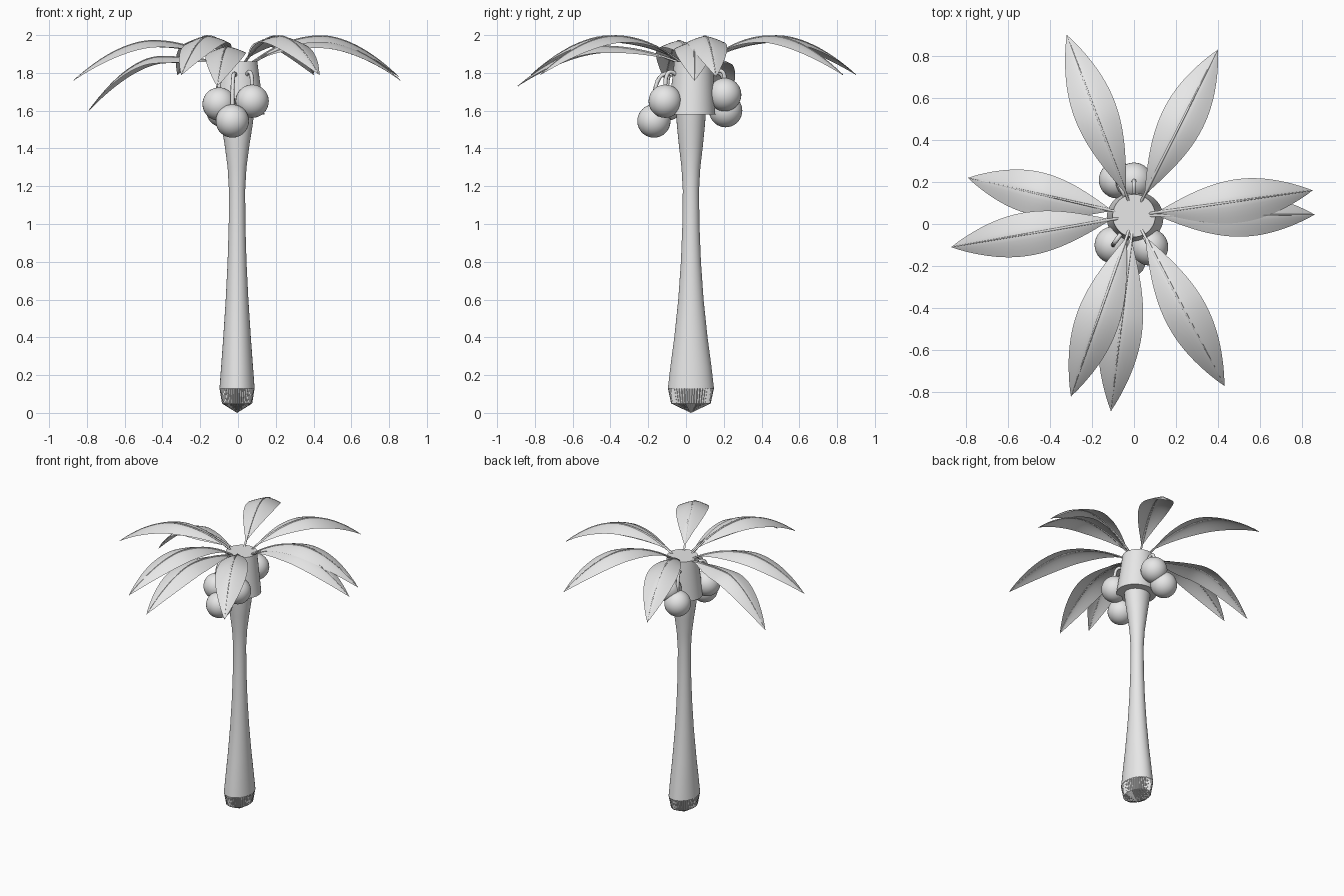
import bpy, bmesh, math
from mathutils import Vector

cube = bpy.data.objects.get("Cube")
if cube:
    bpy.data.objects.remove(cube, do_unlink=True)

grey = bpy.data.materials.new("light_grey")
grey.use_nodes = True
grey.diffuse_color = (0.8, 0.8, 0.8, 1)
grey.node_tree.nodes["Principled BSDF"].inputs["Base Color"].default_value = (0.8, 0.8, 0.8, 1)


def finish(name, bm, angle=35):
    bmesh.ops.recalc_face_normals(bm, faces=bm.faces)
    mesh = bpy.data.meshes.new(name)
    bm.to_mesh(mesh)
    bm.free()
    mesh.materials.append(grey)
    mesh.shade_smooth()
    mesh.set_sharp_from_angle(angle=math.radians(angle))
    obj = bpy.data.objects.new(name, mesh)
    bpy.context.collection.objects.link(obj)
    return obj


def bridge(bm, rows, closed):
    for a, b in zip(rows, rows[1:]):
        n = len(a)
        for i in range(n if closed else n - 1):
            j = (i + 1) % n
            bm.faces.new((a[i], a[j], b[j], b[i]))


def loft(name, rings, sides, pleat=0.0, point=None, caps=(False, False)):
    """Rings are (x, y, z, x radius, y radius); pleat pulls in every other side."""
    bm = bmesh.new()
    rows = []
    for x, y, z, rx, ry in rings:
        row = []
        for i in range(sides):
            a = 2 * math.pi * i / sides
            k = 1 - pleat * (i % 2)
            row.append(bm.verts.new((x + rx * k * math.cos(a), y + ry * k * math.sin(a), z)))
        rows.append(row)
    bridge(bm, rows, True)
    if point:
        tip = bm.verts.new(point)
        for i in range(sides):
            bm.faces.new((tip, rows[0][i], rows[0][(i + 1) % sides]))
    elif caps[0]:
        bm.faces.new(rows[0])
    if caps[1]:
        bm.faces.new(rows[-1])
    return finish(name, bm)


def tube(name, points, radii, sides=8):
    bm = bmesh.new()
    rows = []
    for k, p in enumerate(points):
        along = (points[min(k + 1, len(points) - 1)] - points[max(k - 1, 0)]).normalized()
        side = along.cross(Vector((0.3, 0.2, 1))).normalized()
        up = side.cross(along)
        rows.append([bm.verts.new(p + radii[k] * (math.cos(a) * side + math.sin(a) * up))
                     for a in (2 * math.pi * i / sides for i in range(sides))])
    bridge(bm, rows, True)
    bm.faces.new(rows[0])
    bm.faces.new(rows[-1])
    return finish(name, bm, 60)


# Trunk: waisted, oval at the foot
profile = [(0.13, 0.093, 0.122), (0.25, 0.084, 0.108), (0.4, 0.073, 0.088),
           (0.6, 0.06, 0.067), (0.8, 0.05, 0.053), (1.0, 0.044, 0.045),
           (1.18, 0.043, 0.043), (1.3, 0.05, 0.05), (1.42, 0.066, 0.064),
           (1.52, 0.082, 0.074), (1.6, 0.092, 0.08)]
loft("trunk", [(-0.005, 0.026, z, rx, ry) for z, rx, ry in profile], 48)

# Pleated foot ending in a blunt point
loft("trunk_foot", [(-0.005, 0.026, 0.05, 0.08, 0.105), (-0.005, 0.026, 0.13, 0.093, 0.122)],
     96, pleat=0.05, point=(-0.005, 0.026, 0))

# Crown stub that carries the fronds
loft("crown_stub", [(0.005, 0.03, 1.58, 0.135, 0.125), (0, 0.04, 1.86, 0.102, 0.102)],
     48, caps=(True, True))

# Fronds: (tip x, tip y, tip z, peak z)
fronds = [(-0.32, 0.9, 1.79, 1.995), (0.4, 0.83, 1.79, 1.995), (0.85, 0.16, 1.78, 1.995),
          (0.86, 0.045, 1.76, 1.965), (0.43, -0.77, 1.79, 1.995), (-0.11, -0.89, 1.73, 1.94),
          (-0.3, -0.82, 1.79, 1.995), (-0.87, -0.11, 1.76, 1.97), (-0.79, 0.22, 1.6, 1.885)]
PEAK, STEPS, HALF_WIDTH, SAG = 0.48, 28, 0.103, 0.035


def frond(index, tx, ty, tz, zp):
    hub = Vector((0, 0.04, 0))
    tip = Vector((tx, ty, 0))
    out = (tip - hub).normalized()
    root = hub + out * 0.07
    across = Vector((-out.y, out.x, 0))

    def spine(t):
        p = root.lerp(tip, t)
        if t < PEAK:
            p.z = zp - (zp - 1.85) * ((PEAK - t) / PEAK) ** 2
        else:
            p.z = zp - (zp - tz) * ((t - PEAK) / (1 - PEAK)) ** 1.8
        return p

    # Blade: leaf outline, sagging away from the midrib
    bm = bmesh.new()
    rows = []
    for k in range(STEPS + 1):
        u = k / STEPS
        w = max(math.sin(math.pi * u ** 1.08), 0) ** 0.9 + 0.004
        centre = spine(0.05 + 0.95 * u)
        rows.append([bm.verts.new(centre + across * (v / 4 * w * HALF_WIDTH)
                                  - Vector((0, 0, SAG * w * abs(v / 4) ** 1.4)))
                     for v in range(-4, 5)])
    bridge(bm, rows, False)
    finish(f"frond_blade_{index}", bm, 50)
    points = [spine(k / STEPS) for k in range(STEPS + 1)]
    tube(f"frond_midrib_{index}", points,
         [0.007 - 0.005 * k / STEPS for k in range(STEPS + 1)], 6)


for i, data in enumerate(fronds):
    frond(i + 1, *data)

# Round fruits hanging on curved stalks
fruits = [(0.075, -0.11, 1.65), (-0.03, -0.17, 1.545), (-0.1, -0.1, 1.635),
          (0, 0.205, 1.685), (-0.08, 0.21, 1.6)]
for i, place in enumerate(fruits):
    centre = Vector(place)
    bm = bmesh.new()
    bmesh.ops.create_uvsphere(bm, u_segments=32, v_segments=20, radius=0.088)
    bmesh.ops.translate(bm, verts=bm.verts, vec=centre)
    finish(f"fruit_{i + 1}", bm)
    flat = Vector((centre.x, centre.y - 0.04, 0)).normalized()
    start = Vector((0, 0.04, 1.78)) + flat * 0.09
    end = centre + Vector((0, 0, 0.075))
    bend = Vector((end.x, end.y, 1.85))
    path = [start.lerp(bend, t).lerp(bend.lerp(end, t), t) for t in (k / 10 for k in range(11))]
    tube(f"fruit_stalk_{i + 1}", path, [0.011] * 11)
